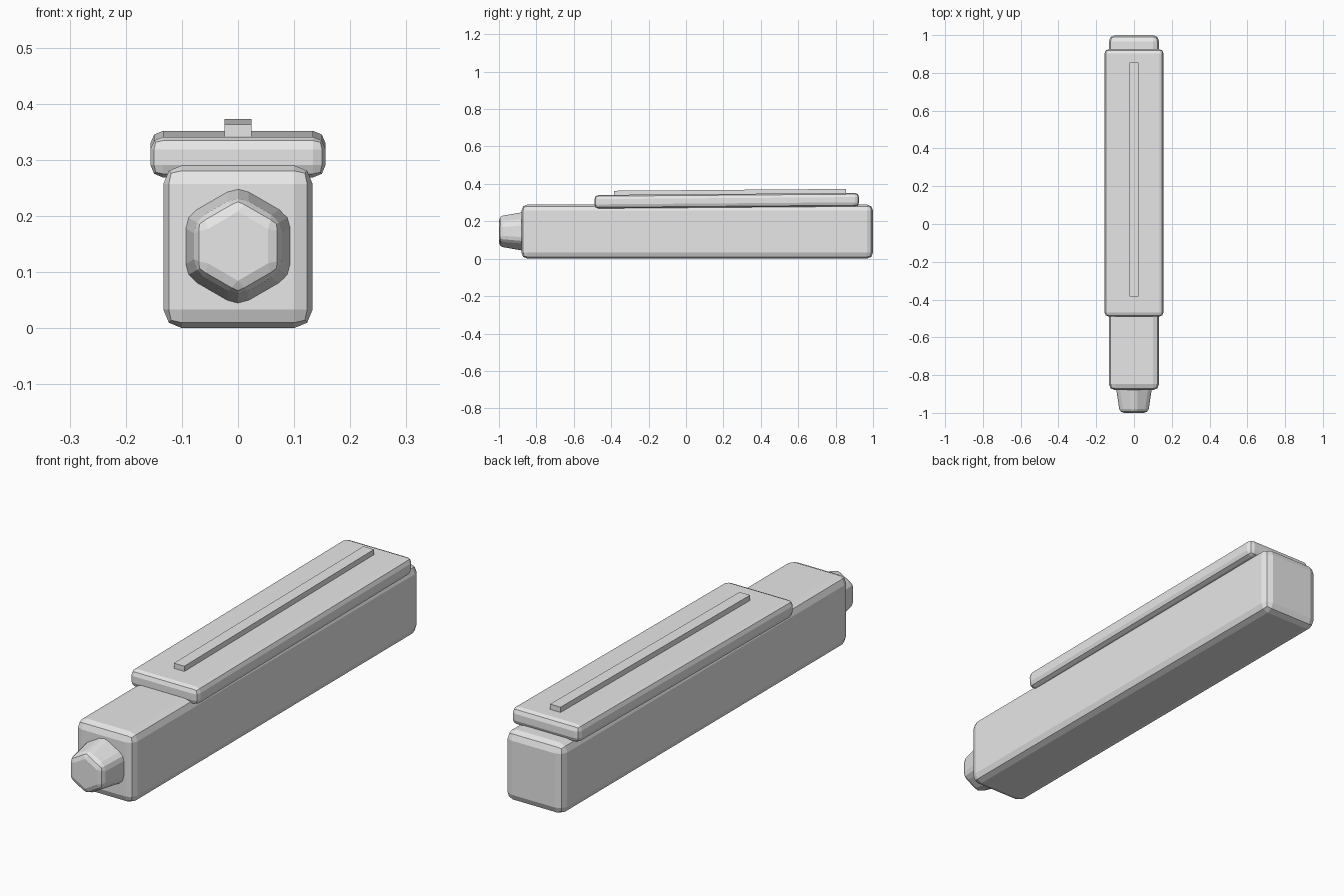
import bpy
import math

cube = bpy.data.objects.get("Cube")
if cube:
    bpy.data.objects.remove(cube, do_unlink=True)

# Single grey finish
grey = bpy.data.materials.new("plain_grey")
grey.use_nodes = True
grey.diffuse_color = (0.8, 0.8, 0.8, 1)
grey.node_tree.nodes["Principled BSDF"].inputs["Base Color"].default_value = (0.8, 0.8, 0.8, 1)


def finish(name, bevel):
    """Name the active object, colour it and round its edges."""
    ob = bpy.context.object
    ob.name = name
    ob.data.materials.append(grey)
    bpy.ops.object.transform_apply(location=False, rotation=False, scale=True)
    if bevel:
        mod = ob.modifiers.new("rounded_edges", "BEVEL")
        mod.width = bevel
        mod.segments = 2
        mod.limit_method = "ANGLE"
        mod.angle_limit = math.radians(30)
    return ob


def box(name, centre, size, bevel=0, tilt=0):
    bpy.ops.mesh.primitive_cube_add(size=1, location=centre, rotation=(tilt, 0, 0))
    bpy.context.object.scale = size
    return finish(name, bevel)


# Long square barrel
box("barrel", (0, 0.06, 0.145), (0.266, 1.88, 0.29), 0.033)

# Slightly tilted clip plate with a thin raised rib
tilt = math.radians(0.45)
box("clip_plate", (0, 0.218, 0.31), (0.312, 1.415, 0.072), 0.022, tilt)
box("clip_rib", (0, 0.235, 0.353), (0.048, 1.24, 0.03), 0, tilt)

# Six-sided tapered tip pointing forward
bpy.ops.mesh.primitive_cone_add(vertices=6, radius1=0.121, radius2=0.087, depth=0.2,
                                location=(0, -0.9, 0.146), rotation=(math.pi / 2, 0, 0))
finish("tapered_tip", 0.022)
